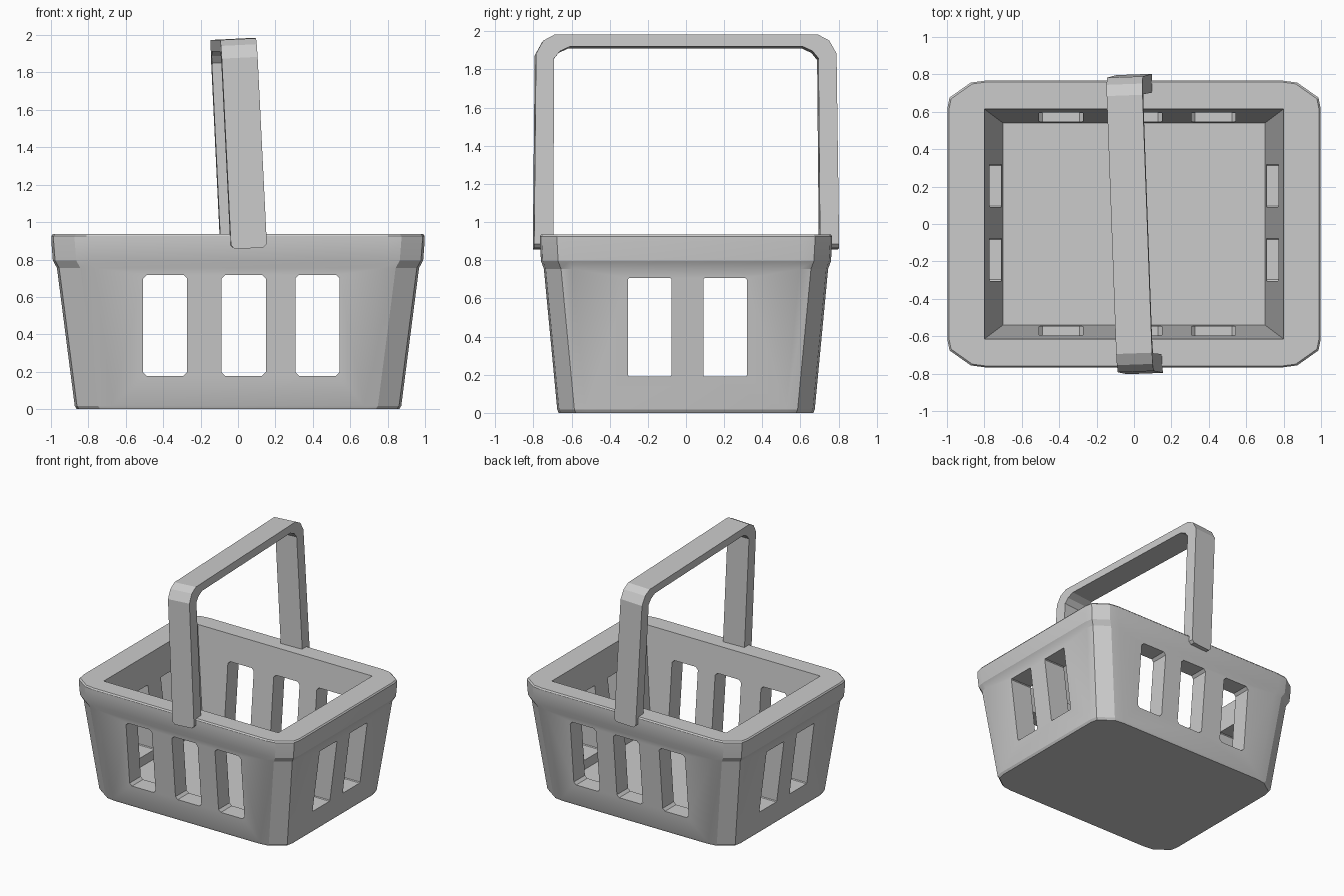
import bpy, bmesh, math
from mathutils import Matrix

if "Cube" in bpy.data.objects:
    bpy.data.objects.remove(bpy.data.objects["Cube"])


def finish(name, bm):
    bmesh.ops.recalc_face_normals(bm, faces=bm.faces)
    me = bpy.data.meshes.new(name)
    bm.to_mesh(me)
    bm.free()
    ob = bpy.data.objects.new(name, me)
    bpy.context.collection.objects.link(ob)
    return ob


def loft(bm, rings):
    """Skin a stack of equal-length rings and cap both ends."""
    vs = [[bm.verts.new(p) for p in r] for r in rings]
    n = len(vs[0])
    for a, b in zip(vs, vs[1:]):
        for i in range(n):
            j = (i + 1) % n
            bm.faces.new((a[i], a[j], b[j], b[i]))
    bm.faces.new(vs[0])
    bm.faces.new(vs[-1])


def outline(hx, hy, z):
    """Rectangle with faceted corners, given half sizes."""
    q = [(hx, hy - .15), (hx - .012, hy - .09), (hx - .125, hy - .01), (hx - .2, hy)]
    r = q + [(-x, y) for x, y in reversed(q)]
    r += [(-x, -y) for x, y in r]
    return [(x, y, z) for x, y in r]


def rect(hx, hy, z):
    return [(hx, hy, z), (-hx, hy, z), (-hx, -hy, z), (hx, -hy, z)]


# Basket shell: tapered body with a thicker rim
bm = bmesh.new()
loft(bm, [outline(*p) for p in [
    (.862, .667, 0), (.873, .675, .018), (.968, .745, .755),
    (.990, .760, .795), (.998, .766, .90), (.998, .766, .925), (.990, .759, .936)]])
basket = finish("basket", bm)

# Cutter for the tapered inside
bm = bmesh.new()
loft(bm, [rect(.70, .54, .12), rect(.82, .63, 1.099)])
cutters = [finish("inside_cutter", bm)]

# Cutters for the slots, front to back and side to side
def slot_cutter(name, centres, width, z0, z1, c, along_y):
    bm = bmesh.new()
    for m in centres:
        a, b = m - width / 2, m + width / 2
        p = [(a, z0 + c), (a + c, z0), (b - c, z0), (b, z0 + c),
             (b, z1 - c), (b - c, z1), (a + c, z1), (a, z1 - c)]
        loft(bm, [[(u, s, z) if along_y else (s, u, z) for u, z in p] for s in (-1.3, 1.3)])
    return finish(name, bm)


cutters.append(slot_cutter("front_slot_cutter", (-.39, .03, .425), .237, .178, .718, .02, True))
cutters.append(slot_cutter("side_slot_cutter", (-.19, .205), .227, .19, .706, .006, False))

bpy.context.view_layer.objects.active = basket
for c in cutters:
    mod = basket.modifiers.new(c.name, 'BOOLEAN')
    mod.object = c
    mod.solver = 'EXACT'
    bpy.ops.object.modifier_apply(modifier=mod.name)
    bpy.data.objects.remove(c)

# Handle: square-section hoop, slightly twisted and leaning
half_out = [(.80, .86), (.788, 1.88), (.75, 1.948), (.69, 1.98)]
half_in = [(.70, .86), (.693, 1.855), (.662, 1.893), (.61, 1.917)]
out = half_out + [(-y, z) for y, z in reversed(half_out)]
inn = half_in + [(-y, z) for y, z in reversed(half_in)]
bm = bmesh.new()
w = .096
rings = [[(-w, *o), (w, *o), (w, *i), (-w, *i)] for o, i in zip(out, inn)]
loft(bm, rings)
feet = [e for e in bm.edges if all(abs(v.co.z - .86) < 1e-4 for v in e.verts)
        and abs(e.verts[0].co.x - e.verts[1].co.x) < 1e-4]
bmesh.ops.bevel(bm, geom=feet, offset=.02, segments=1, affect='EDGES')
handle = finish("handle", bm)
handle.data.transform(
    Matrix.Translation((.03, 0, .86))
    @ Matrix.Rotation(math.radians(2.1), 4, 'Z')
    @ Matrix.Rotation(math.radians(-2.8), 4, 'Y')
    @ Matrix.Translation((0, 0, -.86)))

# Soft shading only across the shallow facets
for ob in (basket, handle):
    bpy.ops.object.select_all(action='DESELECT')
    ob.select_set(True)
    bpy.context.view_layer.objects.active = ob
    bpy.ops.object.shade_smooth_by_angle(angle=math.radians(22))
